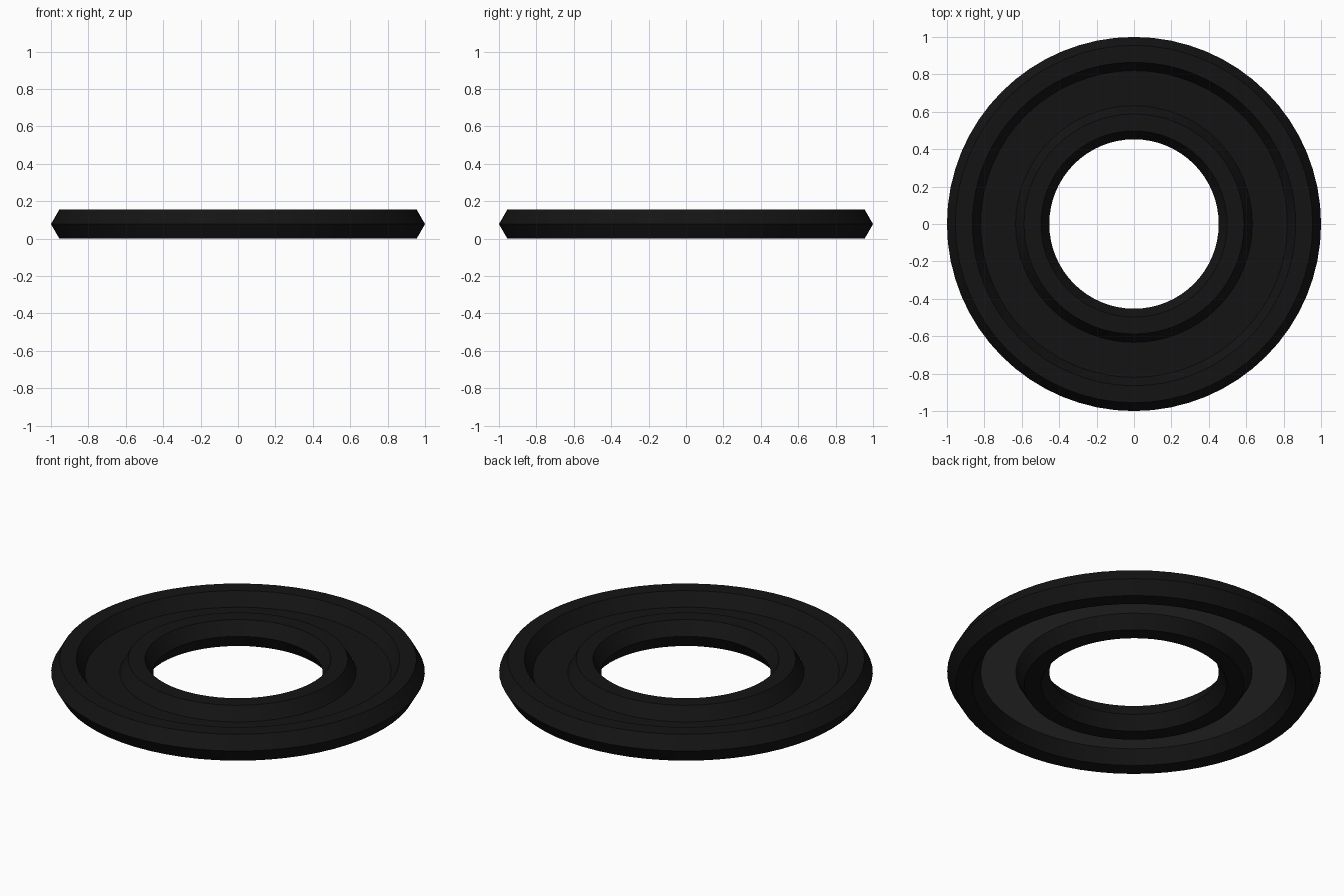
import bpy, bmesh
from math import cos, sin, pi, radians

if "Cube" in bpy.data.objects:
    bpy.data.objects.remove(bpy.data.objects["Cube"])

SIDES = 64
MID = 0.078      # height of the ring centre line
MINOR = 0.09     # radius of the hexagonal section


def material(name, value):
    m = bpy.data.materials.new(name)
    m.diffuse_color = (value, value, value, 1)
    m.use_nodes = True
    m.node_tree.nodes["Principled BSDF"].inputs["Base Color"].default_value = m.diffuse_color
    return m


black = material("black_rubber", 0.007)
grey = material("dark_grey", 0.08)


def hex_ring(name, major):
    bpy.ops.mesh.primitive_torus_add(
        major_radius=major, minor_radius=MINOR,
        major_segments=SIDES, minor_segments=6, location=(0, 0, MID))
    ob = bpy.context.object
    ob.name = name
    ob.data.materials.append(black)
    bpy.ops.object.shade_smooth_by_angle(angle=radians(30))


def flat_ring(name, r_in, r_out, z, up, mat):
    bm = bmesh.new()
    loops = [[bm.verts.new((r * cos(2 * pi * i / SIDES), r * sin(2 * pi * i / SIDES), z))
              for i in range(SIDES)] for r in (r_in, r_out)]
    for i in range(SIDES):
        j = (i + 1) % SIDES
        f = bm.faces.new((loops[0][i], loops[1][i], loops[1][j], loops[0][j]))
        if not up:
            f.normal_flip()
    me = bpy.data.meshes.new(name)
    bm.to_mesh(me)
    bm.free()
    me.materials.append(mat)
    bpy.context.collection.objects.link(bpy.data.objects.new(name, me))


# Outer and inner hexagonal tubes
hex_ring("outer_ring", 0.91)
hex_ring("inner_ring", 0.543)

# Thin web joining the tubes: black above, grey underneath
flat_ring("web_top", 0.633, 0.82, MID + 0.001, True, black)
flat_ring("web_underside", 0.633, 0.82, MID - 0.001, False, grey)
